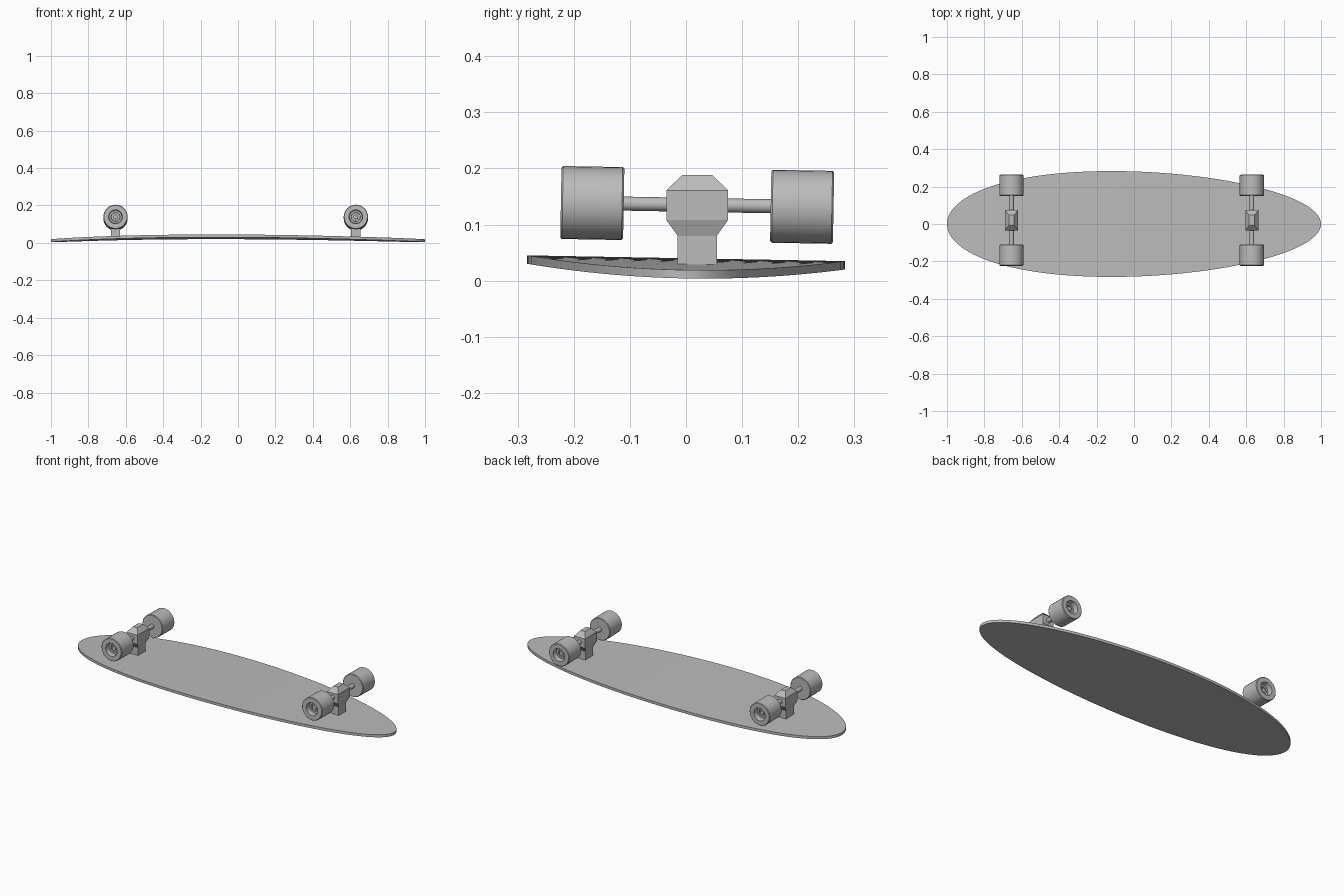
import bpy, bmesh, math
from mathutils import Matrix, Vector

if "Cube" in bpy.data.objects:
    bpy.data.objects.remove(bpy.data.objects["Cube"])

TILT = -0.018            # slight sideways lean of the whole board
grey = bpy.data.materials.new("plain grey")
grey.diffuse_color = (0.5, 0.5, 0.5, 1)
grey.use_nodes = True
grey.node_tree.nodes["Principled BSDF"].inputs["Base Color"].default_value = grey.diffuse_color


def finish(bm, name, smooth=True):
    bmesh.ops.recalc_face_normals(bm, faces=bm.faces)
    mesh = bpy.data.meshes.new(name)
    bm.to_mesh(mesh)
    bm.free()
    mesh.materials.append(grey)
    obj = bpy.data.objects.new(name, mesh)
    bpy.context.collection.objects.link(obj)
    if smooth:
        bpy.ops.object.select_all(action='DESELECT')
        bpy.context.view_layer.objects.active = obj
        obj.select_set(True)
        bpy.ops.object.shade_smooth_by_angle(angle=math.radians(30))
    return obj


def bridge(bm, a, b):
    n = len(a)
    for i in range(n):
        bm.faces.new((a[i], a[(i + 1) % n], b[(i + 1) % n], b[i]))


# Deck: egg-shaped outline, arched along its length, flat across
def make_deck(thickness=0.015, n=56):
    bm = bmesh.new()
    layers = []
    for lift in (0, thickness):
        rows = []
        for i in range(n + 1):
            t = math.pi * i / n
            s = math.sin(t)
            x = math.cos(t) - 0.12 * s * s
            z = 0.004 + 0.021 * s * s + lift
            w = 0.283 * s
            if i in (0, n):
                v = bm.verts.new((x, 0, z))
                rows.append((v, v))
            else:
                rows.append(tuple(bm.verts.new((x, y, z + TILT * y)) for y in (w, -w)))
        for (a, b), (c, d) in zip(rows, rows[1:]):
            bm.faces.new(list(dict.fromkeys((a, b, d, c))))
        layers.append([r[0] for r in rows] + [r[1] for r in rows[-2:0:-1]])
    bridge(bm, *layers)
    finish(bm, "deck")


# Lathe a (radius, distance) profile around the y axis
def lathe(name, profile, matrix, n=32):
    bm = bmesh.new()
    rings = [[bm.verts.new((r * math.cos(2 * math.pi * k / n), d,
                            r * math.sin(2 * math.pi * k / n))) for k in range(n)]
             for r, d in profile]
    for a, b in zip(rings, rings[1:]):
        bridge(bm, a, b)
    bm.faces.new(rings[0])
    bm.faces.new(rings[-1])
    bm.transform(matrix)
    finish(bm, name)


# Truck body: stacked rectangles (half x, half y, height)
def make_body(name, x):
    bm = bmesh.new()
    sections = [(0.025, 0.035, 0.024), (0.025, 0.035, 0.08), (0.035, 0.055, 0.108),
                (0.035, 0.055, 0.161), (0.014, 0.027, 0.188)]
    rings = [[bm.verts.new((x + sx * hx, 0.02 + sy * hy, z))
              for sx, sy in ((-1, -1), (1, -1), (1, 1), (-1, 1))]
             for hx, hy, z in sections]
    for a, b in zip(rings, rings[1:]):
        bridge(bm, a, b)
    bm.faces.new(rings[0])
    bm.faces.new(rings[-1])
    finish(bm, name, smooth=False)


# Wheel profile: closed inner face, recessed hub on the outer face
WHEEL = [(0.014, 0.131), (0.062, 0.131), (0.065, 0.134), (0.065, 0.24), (0.062, 0.243),
         (0.037, 0.243), (0.034, 0.215), (0.024, 0.215), (0.023, 0.205), (0.012, 0.205)]
AXLE = [(0.0125, -0.222), (0.0125, 0.222)]

make_deck()
for end, x in (("left", -0.655), ("right", 0.63)):
    make_body(end + "_truck_body", x)
    base = Matrix.Translation((x, 0.02, 0.135)) @ Matrix.Rotation(TILT, 4, 'X')
    lathe(end + "_axle", AXLE, base, 20)
    for side, s in (("front", -1), ("back", 1)):
        lathe(f"{end}_{side}_wheel", WHEEL, base @ Matrix.Scale(s, 4, Vector((0, 1, 0))))
